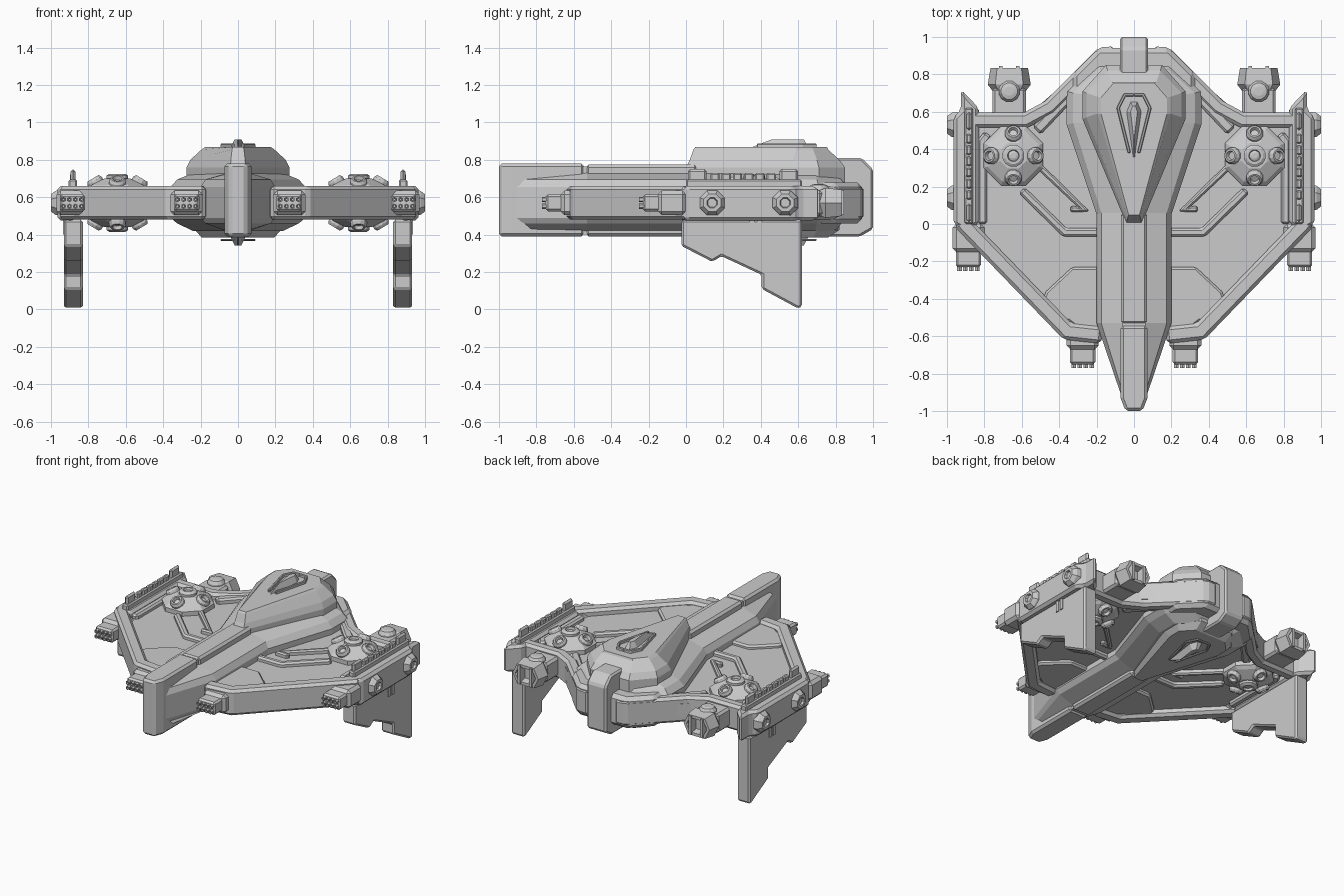
import bpy, bmesh, math
from mathutils import Vector, Matrix

cube = bpy.data.objects.get("Cube")
if cube:
    bpy.data.objects.remove(cube, do_unlink=True)

grey = bpy.data.materials.new("hull_grey")
grey.use_nodes = True
grey.diffuse_color = (0.6, 0.6, 0.6, 1)
grey.node_tree.nodes["Principled BSDF"].inputs["Base Color"].default_value = (0.6, 0.6, 0.6, 1)
MID = 0.57  # height of the wing centre plane


def reflect(bm, axis, centre=0.0):
    """Add a copy of the whole mesh mirrored across a plane."""
    dup = bmesh.ops.duplicate(bm, geom=bm.verts[:] + bm.edges[:] + bm.faces[:])["geom"]
    for v in dup:
        if isinstance(v, bmesh.types.BMVert):
            v.co[axis] = 2 * centre - v.co[axis]


def finish(bm, name, sides=True, below=False):
    if below:
        reflect(bm, 2, MID)
    if sides:
        reflect(bm, 0)
    bmesh.ops.recalc_face_normals(bm, faces=bm.faces[:])
    mesh = bpy.data.meshes.new(name)
    bm.to_mesh(mesh)
    bm.free()
    mesh.materials.append(grey)
    bpy.context.collection.objects.link(bpy.data.objects.new(name, mesh))


def loft(bm, rings):
    """Skin a stack of equal-length point rings and cap both ends."""
    vs = [[bm.verts.new(p) for p in ring] for ring in rings]
    n = len(vs[0])
    for a, b in zip(vs, vs[1:]):
        for i in range(n):
            bm.faces.new((a[i], a[(i + 1) % n], b[(i + 1) % n], b[i]))
    bm.faces.new(vs[0][::-1])
    bm.faces.new(vs[-1])


def prism(bm, outline, lo, hi, bevel=0.0, axis="z"):
    """Extrude an outline along z, or a (y, z) outline along x, with chamfers."""
    part = bmesh.new()
    place = (lambda p, h: (p[0], p[1], h)) if axis == "z" else (lambda p, h: (h, p[0], p[1]))
    loft(part, [[place(p, h) for p in outline] for h in (lo, hi)])
    bmesh.ops.recalc_face_normals(part, faces=part.faces[:])
    if bevel:
        sharp = [e for e in part.edges if e.calc_face_angle(0) > 0.5]
        bmesh.ops.bevel(part, geom=sharp, offset=bevel, segments=1, affect="EDGES", clamp_overlap=True)
    temp = bpy.data.meshes.new("temp")
    part.to_mesh(temp)
    part.free()
    bm.from_mesh(temp)
    bpy.data.meshes.remove(temp)


def box(bm, x0, x1, y0, y1, z0, z1, bevel=0.0):
    prism(bm, [(x0, y0), (x1, y0), (x1, y1), (x0, y1)], z0, z1, bevel)


def lathe(bm, profile, loc, axis, seg=8):
    """Revolve (radius, height) pairs about an axis through loc."""
    rot = Vector((0, 0, 1)).rotation_difference(Vector(axis)).to_matrix()
    turn = [(i + 0.5) * math.tau / seg for i in range(seg)]
    loft(bm, [[Vector(loc) + rot @ Vector((r * math.cos(t), r * math.sin(t), h)) for t in turn]
              for r, h in profile])


def band(bm, path, width, z0, z1, bevel=0.012):
    """Flat bar of constant width following a bent path."""
    pts = [Vector(p) for p in path]
    left, right = [], []
    for i, p in enumerate(pts):
        d0 = (p - pts[i - 1]).normalized() if i else (pts[1] - p).normalized()
        d1 = (pts[i + 1] - p).normalized() if i < len(pts) - 1 else d0
        d = (d0 + d1).normalized()
        off = Vector((-d.y, d.x)) * width / 2 / max(d.dot(d0), 0.5)
        left.append(p + off)
        right.append(p - off)
    prism(bm, left + right[::-1], z0, z1, bevel)


def both(half):
    """Close a right-hand outline with its mirror image."""
    return half + [(-x, y) for x, y in reversed(half)]


def level(half, z):
    return [(x, y, z) for x, y in both(half)]


# Wing core plate
bm = bmesh.new()
wing = [(0.1, -0.62), (0.36, -0.6), (0.95, 0), (0.95, 0.58), (0.57, 0.58), (0.18, 0.92), (0.1, 0.92)]
prism(bm, wing, 0.525, 0.615)
finish(bm, "wing_core")

# Thick chamfered rims around the wing
bm = bmesh.new()
band(bm, [(0.17, -0.595), (0.355, -0.575), (0.93, 0.02)], 0.09, 0.48, 0.66, 0.018)
band(bm, [(0.1, 0.91), (0.17, 0.905), (0.45, 0.625), (0.58, 0.555), (0.94, 0.555)], 0.08, 0.48, 0.66, 0.018)
finish(bm, "wing_rims")

# Raised panels and ribs on both wing faces
bm = bmesh.new()
prism(bm, [(0.15, -0.23), (0.33, -0.23), (0.47, -0.36), (0.51, -0.46), (0.46, -0.52),
           (0.35, -0.52), (0.3, -0.56), (0.15, -0.56)], 0.6, 0.64, 0.012)
band(bm, [(0.18, -0.045), (0.37, -0.045), (0.6, 0.18)], 0.045, 0.6, 0.645)
band(bm, [(0.34, 0.08), (0.27, 0.08), (0.54, 0.34)], 0.035, 0.6, 0.645)
band(bm, [(0.33, 0.7), (0.52, 0.5)], 0.06, 0.6, 0.65)
band(bm, [(0.78, 0.48), (0.81, 0.44), (0.81, 0.0)], 0.05, 0.6, 0.645)
finish(bm, "wing_panels", below=True)

# Central hull with sloping shoulders
hull = [(0.05, -0.97), (0.2, -0.53), (0.2, 0.05), (0.36, 0.53), (0.36, 0.71), (0.2, 0.86)]
inner = [(0.045, -0.95), (0.175, -0.53), (0.175, 0.06), (0.325, 0.54), (0.325, 0.7), (0.18, 0.83)]
spine = [(0.04, -0.92), (0.06, -0.53), (0.06, 0.06), (0.24, 0.54), (0.24, 0.69), (0.13, 0.8)]
bm = bmesh.new()
loft(bm, [level(spine, 0.42), level(inner, 0.46), level(hull, 0.49),
          level(hull, 0.655), level(inner, 0.695), level(spine, 0.73)])
finish(bm, "hull", sides=False)

# Stern block behind the hull
bm = bmesh.new()
prism(bm, both([(0.19, 0.94), (0.33, 0.8), (0.33, 0.7)]), 0.46, 0.68, 0.025)
finish(bm, "stern_block", sides=False)

# Long keel blade in two sections, split by a joint
bm = bmesh.new()
prism(bm, both([(0.045, -1), (0.072, -0.93), (0.072, -0.545)]), 0.39, 0.78, 0.015)
box(bm, -0.062, 0.062, -0.56, -0.52, 0.4, 0.765)
box(bm, -0.07, 0.07, -0.535, 0.06, 0.39, 0.775, 0.015)
finish(bm, "keel", sides=False)

# Tail block
bm = bmesh.new()
prism(bm, [(0.74, 0.39), (0.93, 0.39), (1, 0.43), (1, 0.75), (0.94, 0.81), (0.74, 0.81)],
      -0.075, 0.075, 0.012, "x")
finish(bm, "tail_block", sides=False)

# Faceted canopy above and shallow belly below
wide = [(0.04, 0), (0.275, 0.56), (0.275, 0.71), (0.15, 0.85)]
edge = [(0.038, 0.02), (0.255, 0.57), (0.255, 0.7), (0.14, 0.82)]
flat = [(0.032, 0.04), (0.195, 0.59), (0.195, 0.68), (0.12, 0.76)]
bm = bmesh.new()
loft(bm, [level(wide, 0.66), level(wide, 0.76), level(edge, 0.8), level(flat, 0.855),
          level([(x * 0.9, y * 0.98 + 0.01) for x, y in flat], 0.868)])
finish(bm, "canopy", sides=False)
bm = bmesh.new()
loft(bm, [level(flat, 0.385), level([(x * 0.9, y) for x, y in edge], 0.425), level(edge, 0.5)])
finish(bm, "belly", sides=False)

# Kite-shaped ridges on the canopy and belly
for name, base, way in (("canopy_ridge", 0.865, 1), ("belly_ridge", 0.388, -1)):
    bm = bmesh.new()
    kite = both([(0.004, 0.32), (0.045, 0.6), (0.02, 0.66)])
    loft(bm, [[(x, y, base - 0.01 * way) for x, y in kite],
              [(x * 0.4, 0.6 + (y - 0.6) * 0.5, base + 0.045 * way) for x, y in kite]])
    for s in (-1, 1):
        path = [(0.025 * s, 0.38), (0.085 * s, 0.62), (0.05 * s, 0.69), (0, 0.69)]
        band(bm, path, 0.016, base - 0.01, base + 0.022 * way, 0.004)
    finish(bm, name, sides=False)

# Wing-tip pods
bm = bmesh.new()
prism(bm, [(0.83, 0.0), (0.9, -0.04), (0.965, 0), (0.965, 0.57), (0.925, 0.61),
           (0.925, 0.72), (0.83, 0.62)], 0.475, 0.66, 0.018)
finish(bm, "tip_pods")

# Bolts on the outside of the pods
bm = bmesh.new()
for y in (0.14, 0.53):
    lathe(bm, [(0.075, -0.02), (0.07, 0.01), (0.05, 0.035), (0.03, 0.035), (0.025, 0.02)],
          (0.965, y, MID), (1, 0, 0))
finish(bm, "pod_bolts")

# Toothed rails on top of the pods
bm = bmesh.new()
box(bm, 0.86, 0.905, 0, 0.62, 0.65, 0.695, 0.008)
for i in range(6):
    y = 0.13 + i * 0.06
    box(bm, 0.868, 0.897, y, y + 0.05, 0.68, 0.73, 0.008)
for y in (0.01, 0.5):
    box(bm, 0.87, 0.895, y, y + 0.1, 0.68, 0.75, 0.012)
finish(bm, "pod_rails")

# Vertical stepped fins under the pods
fin = [(-0.025, 0.48), (-0.025, 0.34), (0.14, 0.255), (0.19, 0.285), (0.405, 0.185),
       (0.405, 0.11), (0.6, 0.005), (0.62, 0.015), (0.62, 0.48)]
bm = bmesh.new()
prism(bm, fin, 0.83, 0.93, 0.016, "x")
for y in (0.34, 0.38):
    box(bm, 0.85, 0.936, y, y + 0.025, 0.4, 0.475)
finish(bm, "fins")

# Forward cannons with two rows of barrels
bm = bmesh.new()
for x, y in ((0.275, -0.77), (0.885, -0.25)):
    box(bm, x - 0.085, x + 0.085, y + 0.1, y + 0.25, 0.505, 0.635, 0.02)
    box(bm, x - 0.068, x + 0.068, y + 0.02, y + 0.15, 0.525, 0.615, 0.012)
    for i in range(4):
        for z in (0.552, 0.588):
            lathe(bm, [(0.014, -0.03), (0.014, 0.02), (0.008, 0.02), (0.007, 0.005)],
                  (x - 0.048 + i * 0.032, y + 0.02, z), (0, -1, 0), 6)
finish(bm, "cannons")

# Rear thrusters with a ball joint and side vanes
bm = bmesh.new()
X = 0.667


def hexagon(w, h, y):
    return [(X + a * w, y, MID + b * h) for a, b in
            ((-1, 0), (-0.65, 1), (0.65, 1), (1, 0), (0.65, -1), (-0.65, -1))]


box(bm, X - 0.09, X + 0.09, 0.55, 0.73, 0.5, 0.635, 0.015)
loft(bm, [hexagon(0.08, 0.06, 0.7), hexagon(0.115, 0.08, 0.745), hexagon(0.1, 0.07, 0.835),
          hexagon(0.08, 0.05, 0.835), hexagon(0.065, 0.04, 0.79)])
for s in (-1, 1):
    box(bm, X + s * 0.045 - 0.01, X + s * 0.045 + 0.01, 0.76, 0.845, 0.505, 0.635)
lathe(bm, [(0.058, 0), (0.058, 0.03), (0.045, 0.05), (0.025, 0.055)], (X, 0.71, 0.615), (0, 0, 1), 12)
finish(bm, "thrusters")

# Octagonal turrets above and below the wings
bm = bmesh.new()
TX, TY = 0.645, 0.365
lathe(bm, [(0.172, 0), (0.172, 0.045), (0.15, 0.065), (0.075, 0.1)], (TX, TY, 0.6), (0, 0, 1))
lathe(bm, [(0.06, 0), (0.06, 0.025), (0.045, 0.035), (0.032, 0.035), (0.028, 0.02), (0.015, 0.025)],
      (TX, TY, 0.69), (0, 0, 1), 12)
for i in range(4):
    d = Matrix.Rotation(i * math.pi / 2, 3, "Z") @ Vector((1, 0, 0))
    lathe(bm, [(0.046, -0.04), (0.046, 0.015), (0.036, 0.03), (0.026, 0.03), (0.02, 0.01)],
          Vector((TX, TY, 0.675)) + d * 0.115, d * 0.6 + Vector((0, 0, 1)), 12)
finish(bm, "turrets", below=True)
